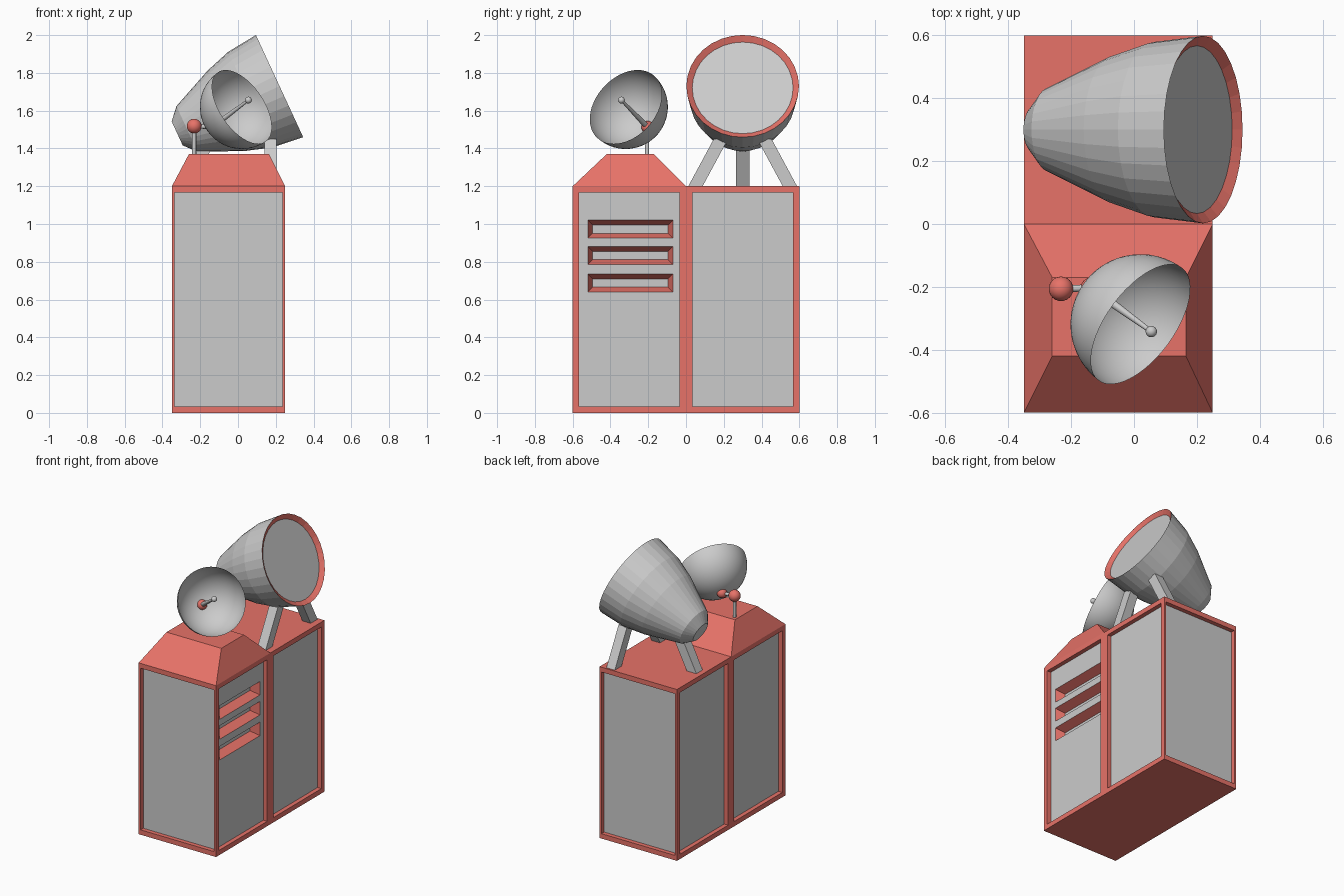
import bpy, bmesh, math
from mathutils import Vector, Matrix

if "Cube" in bpy.data.objects:
    bpy.data.objects.remove(bpy.data.objects["Cube"])

red = bpy.data.materials.new("red_paint")
red.diffuse_color = (0.8, 0.17, 0.14, 1)
red.use_nodes = True
red.node_tree.nodes["Principled BSDF"].inputs["Base Color"].default_value = red.diffuse_color


def finish(name, bm, mat=None, smooth=False):
    me = bpy.data.meshes.new(name)
    bm.to_mesh(me)
    bm.free()
    if mat:
        me.materials.append(mat)
    for p in me.polygons:
        p.use_smooth = smooth
        p.material_index = 0
    ob = bpy.data.objects.new(name, me)
    bpy.context.collection.objects.link(ob)
    return ob


def lathe(name, profile, origin, axis, seg, mat=None, smooth=False):
    """Revolve (radius, height) points around an axis; radius 0 makes a pole."""
    bm = bmesh.new()
    rot = Matrix.Translation(origin) @ Vector(axis).to_track_quat('Z', 'Y').to_matrix().to_4x4()
    rings = []
    for r, h in profile:
        n = seg if r > 1e-6 else 1
        rings.append([bm.verts.new(rot @ Vector((r * math.cos(2 * math.pi * i / seg),
                                                 r * math.sin(2 * math.pi * i / seg), h)))
                      for i in range(n)])
    for a, b in zip(rings, rings[1:]):
        for i in range(seg):
            j = (i + 1) % seg
            loop = [a[i % len(a)], a[j % len(a)], b[j % len(b)], b[i % len(b)]]
            bm.faces.new(list(dict.fromkeys(loop)))
    return finish(name, bm, mat, smooth)


def ball(name, loc, r, mat=None):
    bm = bmesh.new()
    bmesh.ops.create_uvsphere(bm, u_segments=24, v_segments=14, radius=r,
                              matrix=Matrix.Translation(loc))
    return finish(name, bm, mat, True)


def rod(name, a, b, r1, r2):
    a, b = Vector(a), Vector(b)
    return lathe(name, [(r1, 0), (r2, (b - a).length)], a, b - a, 16, None, True)


def hexa(name, bottom, top, mat=None):
    """Block between two (x0, x1, y0, y1, z) rectangles."""
    bm = bmesh.new()
    rings = [[bm.verts.new((x, y, z)) for x, y in ((x0, y0), (x1, y0), (x1, y1), (x0, y1))]
             for x0, x1, y0, y1, z in (bottom, top)]
    lo, hi = rings
    bm.faces.new(lo[::-1])
    bm.faces.new(hi)
    for i in range(4):
        j = (i + 1) % 4
        bm.faces.new((lo[i], lo[j], hi[j], hi[i]))
    return finish(name, bm, mat)


# Cabinet: two bays with recessed panels
MID = -0.05
bm = bmesh.new()
for s in (-1, 1):
    bmesh.ops.create_cube(bm, size=1, matrix=Matrix.Translation((MID, 0.3 * s, 0.6))
                          @ Matrix.Diagonal((0.6, 0.6, 1.2, 1)))
bm.normal_update()
bmesh.ops.delete(bm, geom=[f for f in bm.faces if abs(f.calc_center_median().y) < 0.01
                           and abs(f.normal.y) > 0.9], context='FACES_ONLY')
bm.normal_update()


def inset(faces, t, d):
    res = bmesh.ops.inset_individual(bm, faces=faces, thickness=t, depth=d, use_even_offset=True)
    for f in res["faces"]:
        f.material_index = 0
    for f in faces:
        f.material_index = 1
    bm.normal_update()


panels = [f for f in bm.faces if abs(f.normal.z) < 0.5]
inset(panels, 0.034, 0)
for f in panels:
    if abs(f.normal.y) > 0.9:
        for v in f.verts:
            v.co.x = MID + math.copysign(0.285, v.co.x - MID)
inset(panels, 0, -0.03)

# Vent slots cut into the front bay's right panel
slots = [(0.64, 0.735), (0.785, 0.88), (0.925, 1.02)]


def vent_panel():
    return [f for f in bm.faces if f.material_index == 1 and f.normal.x > 0.9
            and f.calc_center_median().y < 0]


cuts = [((0, 0, z), (0, 0, 1)) for pair in slots for z in pair]
cuts += [((0, y, 0), (0, 1, 0)) for y in (-0.52, -0.07)]
for co, no in cuts:
    fs = vent_panel()
    geom = fs + list({e for f in fs for e in f.edges}) + list({v for f in fs for v in f.verts})
    bmesh.ops.bisect_plane(bm, geom=geom, plane_co=co, plane_no=no, dist=1e-5)
bm.normal_update()
holes = []
for f in vent_panel():
    c = f.calc_center_median()
    if -0.5 < c.y < -0.1 and any(a < c.z < b for a, b in slots):
        holes.append(f)
inset(holes, 0.026, -0.06)

# Split into red frame and grey panels
grey = bm.copy()
for part, drop in ((bm, 1), (grey, 0)):
    bmesh.ops.delete(part, geom=[f for f in part.faces if f.material_index == drop],
                     context='FACES')
finish("cabinet_frame", bm, red)
finish("cabinet_panels", grey)

# Sloped cap on the front bay
hexa("sloped_cap", (-0.35, 0.25, -0.6, 0, 1.2), (-0.26, 0.165, -0.42, -0.17, 1.37), red)

# Horn: faceted barrel with red rim and recessed face
axis = (0.908, 0, 0.42)
rim_c = (0.22, 0.3, 1.73)
lathe("horn_barrel", [(0, -0.597), (0.07, -0.597), (0.133, -0.54), (0.235, -0.31),
                      (0.279, -0.17), (0.298, 0)], rim_c, axis, 32)
lathe("horn_rim", [(0.298, 0), (0.267, -0.022)], rim_c, axis, 32, red)
lathe("horn_face", [(0.267, -0.022), (0, -0.022)], rim_c, axis, 32)

# Tripod legs
for s, n in ((-1, "front"), (1, "back")):
    yb, yt = 0.3 + 0.25 * s, 0.3 + 0.115 * s
    hexa("horn_leg_" + n, (0.14, 0.205, yb - 0.038, yb + 0.038, 1.2),
         (0.14, 0.205, yt - 0.038, yt + 0.038, 1.45))
hexa("horn_leg_left", (-0.315, -0.24, 0.265, 0.335, 1.2), (-0.19, -0.115, 0.265, 0.335, 1.45))

# Small dish with its mount and feed
n = Vector((0.705, -0.52, 0.482)).normalized()
rim = Vector((0.021, -0.319, 1.62))
R = 0.223
lathe("dish", [(R * math.sin(a), -R * math.cos(a))
               for a in [math.pi / 2 * i / 14 for i in range(15)]], rim, n, 48, None, True)
hub = rim - n * R
tip = Vector((0.055, -0.342, 1.656))
ball("dish_hub", hub, 0.033, red)
rod("dish_feed", hub, tip, 0.016, 0.007)
ball("dish_feed_tip", tip, 0.018)
joint = Vector((-0.232, -0.206, 1.518))
ball("mount_joint", joint, 0.039, red)
rod("mount_arm", joint, hub, 0.011, 0.011)
rod("mount_post", (joint.x, joint.y, 1.35), joint, 0.011, 0.011)
